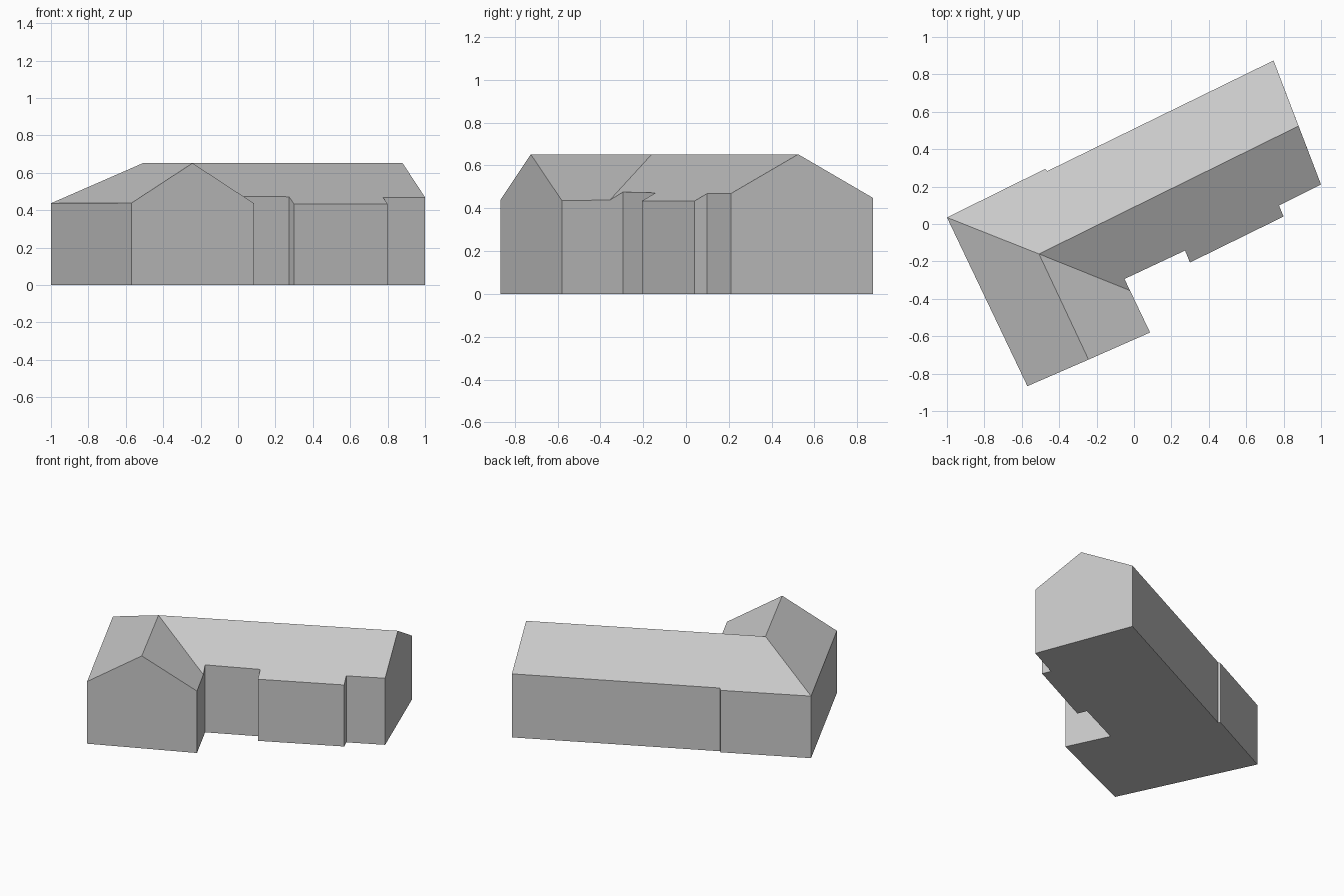
import bpy
import bmesh
from mathutils import Vector

cube = bpy.data.objects.get("Cube")
if cube:
    bpy.data.objects.remove(cube, do_unlink=True)

# One plain grey for the whole building
GREY = (0.58, 0.58, 0.58, 1.0)
mat = bpy.data.materials.new("plain grey")
mat.use_nodes = True
mat.diffuse_color = GREY
mat.node_tree.nodes["Principled BSDF"].inputs["Base Color"].default_value = GREY

# Footprint corners in plan, counterclockwise
plan = {
    "hip": (-1.0, 0.035),
    "wing_west": (-0.57, -0.867),
    "wing_peak": (-0.243, -0.725),
    "wing_east": (0.086, -0.58),
    "valley": (-0.021, -0.356),
    "court": (-0.051, -0.294),
    "bay_west_in": (0.273, -0.142),
    "bay_west": (0.299, -0.206),
    "bay_east": (0.80, 0.04),
    "bay_east_in": (0.775, 0.099),
    "end_south": (1.0, 0.211),
    "end_peak": (0.88, 0.524),
    "end_north": (0.746, 0.874),
    "step_in": (-0.463, 0.283),
    "step_out": (-0.476, 0.294),
}
names = list(plan)
RIDGE = 0.652
MAIN_PITCH, WING_PITCH = 0.547, 0.6
junction = Vector((-0.508, -0.16))


def height(name):
    """Roof height: falls evenly with distance from the ridge of its range."""
    on_wing = name in ("wing_west", "wing_peak", "wing_east")
    peak = "wing_peak" if on_wing else "end_peak"
    along = (Vector(plan[peak]) - junction).normalized()
    away = Vector(plan[name]) - junction
    dist = abs(along.x * away.y - along.y * away.x)
    return RIDGE - dist * (WING_PITCH if on_wing else MAIN_PITCH)


eave = {n: Vector((*plan[n], height(n))) for n in names}
base = {n: Vector((*plan[n], 0)) for n in names}
eave["junction"] = Vector((*junction, RIDGE))


def make_object(name, polygons):
    bm = bmesh.new()
    for poly in polygons:
        bm.faces.new([bm.verts.new(p) for p in poly])
    bmesh.ops.remove_doubles(bm, verts=bm.verts[:], dist=0.0001)
    mesh = bpy.data.meshes.new(name)
    bm.to_mesh(mesh)
    bm.free()
    mesh.materials.append(mat)
    obj = bpy.data.objects.new(name, mesh)
    bpy.context.collection.objects.link(obj)
    return obj


# Walls: one face per straight run, with five-sided gables
corners = [n for n in names if not n.endswith("peak")]
walls = []
for a, b in zip(corners, corners[1:] + corners[:1]):
    i = names.index(a)
    between = names[(i + 1) % len(names)]
    top = [eave[b]] + ([eave[between]] if between != b else []) + [eave[a]]
    walls.append([base[a], base[b]] + top)
make_object("walls", walls)

# Floor slab underside
make_object("floor", [[base[n] for n in reversed(corners)]])


# Roof slopes, meeting at the hip, valley and ridges
def slope(first, last):
    i, j = names.index(first), names.index(last)
    return [eave[n] for n in names[i:j + 1]] + [eave["junction"]]


make_object("main_roof", [
    slope("valley", "end_peak"),
    slope("end_peak", "step_out")[:-1] + [eave["hip"], eave["junction"]],
])
make_object("wing_roof", [
    slope("hip", "wing_peak"),
    slope("wing_peak", "valley"),
])
